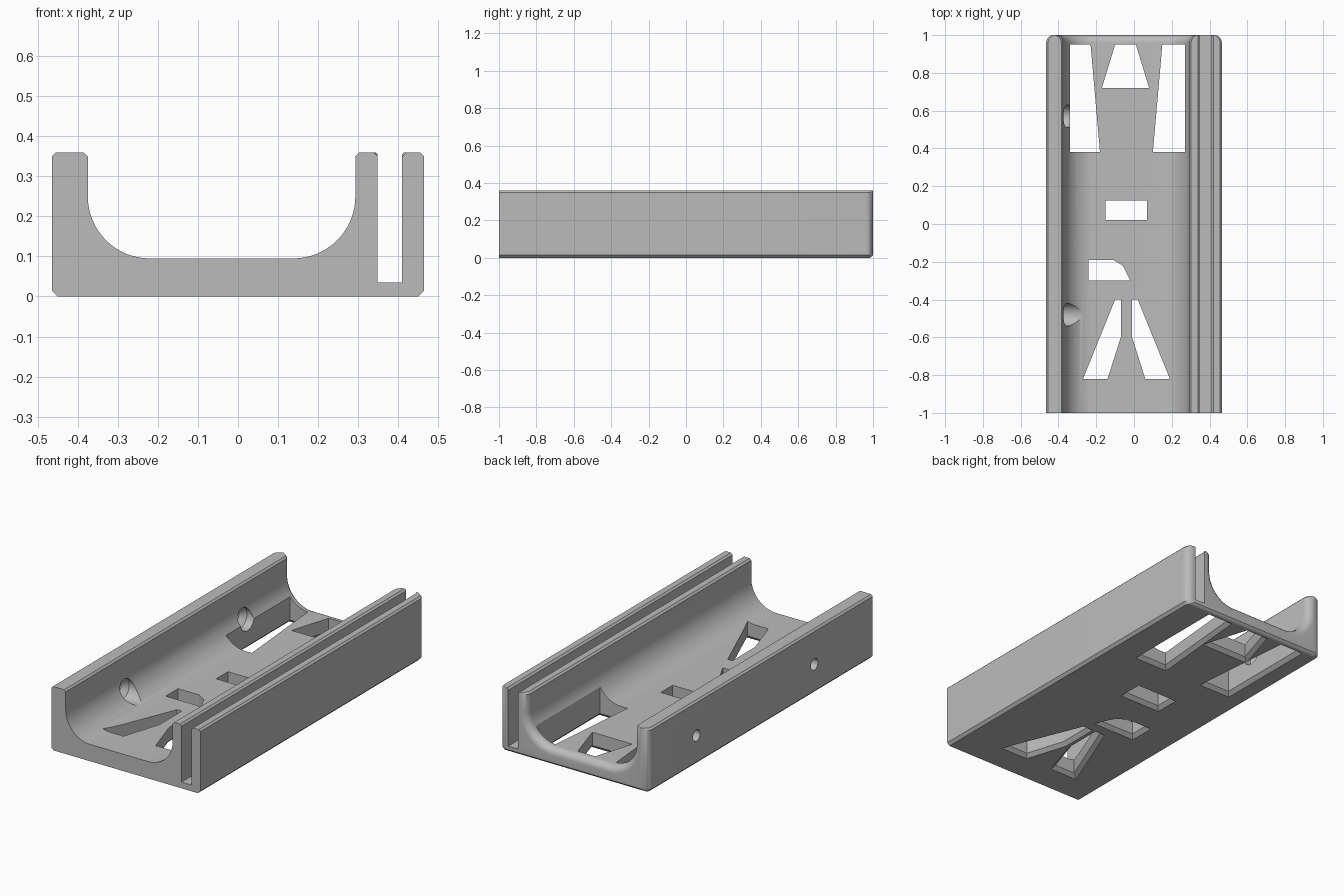
import bpy, bmesh, math
from mathutils import Vector, Matrix

cube = bpy.data.objects.get("Cube")
if cube:
    bpy.data.objects.remove(cube, do_unlink=True)

grey = bpy.data.materials.new("plain grey")
grey.use_nodes = True
grey.diffuse_color = (0.5, 0.5, 0.5, 1)
grey.node_tree.nodes["Principled BSDF"].inputs["Base Color"].default_value = (0.5, 0.5, 0.5, 1)

HALF, TOP, FLOOR = 0.465, 0.36, 0.095
CHAN_L, CHAN_R, RADIUS = -0.375, 0.293, 0.155
SLOT_L, SLOT_R, SLOT_Z = 0.348, 0.41, 0.035
ROUND = 0.04
MID = -0.04


def loft(name, rings):
    """Skin a stack of equal closed rings and cap both ends."""
    bm = bmesh.new()
    rows = [[bm.verts.new(p) for p in ring] for ring in rings]
    n = len(rows[0])
    for a, b in zip(rows, rows[1:]):
        for i in range(n):
            j = (i + 1) % n
            bm.faces.new((a[i], a[j], b[j], b[i]))
    bm.faces.new(rows[0][::-1])
    bm.faces.new(rows[-1])
    bmesh.ops.recalc_face_normals(bm, faces=bm.faces)
    mesh = bpy.data.meshes.new(name)
    bm.to_mesh(mesh)
    bm.free()
    mesh.materials.append(grey)
    obj = bpy.data.objects.new(name, mesh)
    bpy.context.collection.objects.link(obj)
    return obj


def wall_top(x0, x1):
    """Chamfered wall top, from x0 to x1."""
    c = min(0.01, abs(x1 - x0) * 0.3) * (1 if x1 > x0 else -1)
    h = abs(c)
    return [(x0, TOP - h), (x0 + c, TOP), (x1 - c, TOP), (x1, TOP - h)]


def section(y, d, base):
    """Tray cross-section, with the sides and channel eased by d."""
    side, left, right, r = HALF - d, CHAN_L - d, CHAN_R + d, RADIUS + d
    floor = FLOOR - d
    c = 0.015
    pts = [(-side + c, base), (-side, base + c)] + wall_top(-side, left)
    steps = 16
    for i in range(steps + 1):
        a = math.pi / 2 * i / steps
        pts.append((left + r * (1 - math.cos(a)), floor + r * (1 - math.sin(a))))
    for i in range(steps + 1):
        a = math.pi / 2 * i / steps
        pts.append((right - r * (1 - math.sin(a)), floor + r * (1 - math.cos(a))))
    pts += wall_top(right, SLOT_L) + [(SLOT_L, SLOT_Z), (SLOT_R, SLOT_Z)]
    pts += wall_top(SLOT_R, side) + [(side, base + c), (side - c, base)]
    return [(x, y, z) for x, z in pts]


# Tray body, straight at the front and rounded over at the back
rings = [section(-1, 0, 0)]
for i in range(9):
    a = math.pi / 2 * i / 8
    y = 1 - ROUND + ROUND * math.sin(a)
    rings.append(section(y, ROUND * (1 - math.cos(a)), max(0, y - 0.985)))
tray = loft("tray_body", rings)


def grow(poly, d):
    """Offset a counter-clockwise outline outward by d."""
    out = []
    for i, p in enumerate(poly):
        a = (Vector(p) - Vector(poly[i - 1])).normalized()
        b = (Vector(poly[(i + 1) % len(poly)]) - Vector(p)).normalized()
        na, nb = Vector((a.y, -a.x)), Vector((b.y, -b.x))
        m = Vector(p) + (na + nb) * d / (1 + na.dot(nb))
        out.append((m.x, m.y))
    return out


def opening(name, poly):
    """Floor opening cutter, flared at the underside."""
    levels = [(-0.02, 0.04), (0.02, 0), (0.3, 0)]
    return loft(name, [[(x, y, z) for x, y in grow(poly, d)] for z, d in levels])


def mirrored(poly):
    return [(2 * MID - x, y) for x, y in poly][::-1]


# Floor openings
side_vent = [(-0.34, 0.38), (-0.18, 0.38), (-0.23, 0.95), (-0.34, 0.95)]
side_vent_r = [(0.27, y) if x == -0.34 else (2 * MID - x, y) for x, y in side_vent][::-1]
lean_vent = [(-0.27, -0.82), (-0.14, -0.82), (-0.07, -0.6), (-0.07, -0.4), (-0.1, -0.4)]
outlines = [
    side_vent,
    side_vent_r,
    [(-0.17, 0.72), (0.08, 0.72), (0.01, 0.95), (-0.1, 0.95)],
    [(-0.15, 0.02), (0.07, 0.02), (0.07, 0.125), (-0.15, 0.125)],
    lean_vent,
    mirrored(lean_vent),
    [(-0.24, -0.3), (-0.02, -0.3), (-0.06, -0.22), (-0.11, -0.19), (-0.24, -0.19)],
]
cutters = [opening("vent_cutter", o) for o in outlines]

# Countersunk screw holes through the right wall
for y in (0.57, -0.48):
    hole = []
    for x, r in ((-0.6, 0.032), (-0.415, 0.032), (-0.385, 0.06), (-0.2, 0.06)):
        ring = []
        for i in range(32):
            a = math.tau * i / 32
            ring.append((x, y + r * math.cos(a), 0.165 + r * math.sin(a)))
        hole.append(ring)
    cutters.append(loft("screw_hole_cutter", hole))

# Cut, then clear the cutters
bpy.ops.object.select_all(action='DESELECT')
tray.select_set(True)
bpy.context.view_layer.objects.active = tray
for cutter in cutters:
    cutter.hide_render = True
    mod = tray.modifiers.new("cut", 'BOOLEAN')
    mod.operation = 'DIFFERENCE'
    mod.solver = 'EXACT'
    mod.object = cutter
    bpy.ops.object.modifier_apply(modifier=mod.name)
    bpy.data.objects.remove(cutter, do_unlink=True)
bpy.ops.object.shade_smooth_by_angle(angle=math.radians(30))
